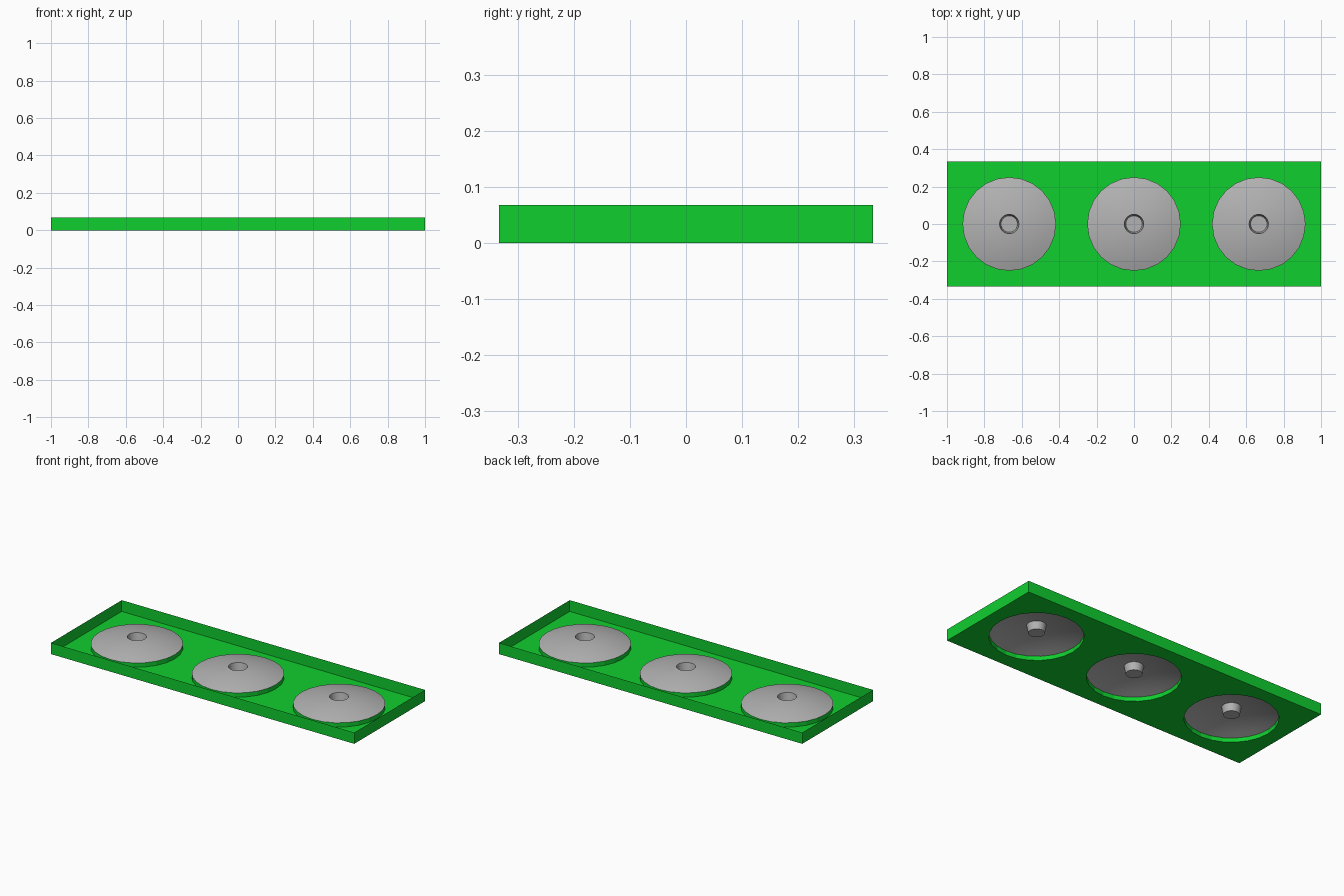
import bpy, bmesh, math

if "Cube" in bpy.data.objects:
    bpy.data.objects.remove(bpy.data.objects["Cube"])

SEGMENTS = 24
L, W, H = 1.0, 0.333, 0.067      # half length, half width, wall height
R, RIM = 0.25, 0.025             # dish radius and rim height
CENTRES = (-0.667, 0.0, 0.667)


def material(name, colour):
    m = bpy.data.materials.new(name)
    m.diffuse_color = (*colour, 1)
    m.use_nodes = True
    m.node_tree.nodes["Principled BSDF"].inputs["Base Color"].default_value = m.diffuse_color
    return m


green = material("bright green", (0.005, 0.62, 0.028))
grey = material("light grey", (0.45, 0.45, 0.45))


def finish(name, bm, mat):
    mesh = bpy.data.meshes.new(name)
    bm.to_mesh(mesh)
    bm.free()
    ob = bpy.data.objects.new(name, mesh)
    bpy.context.collection.objects.link(ob)
    mesh.materials.append(mat)
    return ob


def ring(bm, cx, r, z):
    return [bm.verts.new((cx + r * math.cos(2 * math.pi * i / SEGMENTS),
                          r * math.sin(2 * math.pi * i / SEGMENTS), z))
            for i in range(SEGMENTS)]


def skirt(bm, low, high):
    n = len(low)
    for i in range(n):
        j = (i + 1) % n
        bm.faces.new((low[i], low[j], high[j], high[i]))


# Tray: thin sheet floor with three round holes, outer walls, raised collars
bm = bmesh.new()
corners = ((-L, -W), (L, -W), (L, W), (-L, W))
base = [bm.verts.new((x, y, 0)) for x, y in corners]
holes = [ring(bm, cx, R, 0) for cx in CENTRES]
edges = []
for loop in [base] + holes:
    edges += [bm.edges.new((loop[i], loop[(i + 1) % len(loop)]))
              for i in range(len(loop))]
bmesh.ops.triangle_fill(bm, use_beauty=True, edges=edges, normal=(0, 0, 1))
for f in bm.faces:
    if f.normal.z < 0:
        f.normal_flip()
skirt(bm, base, [bm.verts.new((x, y, H)) for x, y in corners])
for cx, hole in zip(CENTRES, holes):
    skirt(bm, hole, ring(bm, cx, R, RIM))
finish("tray", bm, green)

# Domed dishes, each with a tapered round recess in the middle
TOP_R = 0.052
dome = [R - (R - TOP_R) * i / 6 for i in range(7)]
profile = [(r, RIM + (0.066 - RIM) * (R * R - r * r) / (R * R - TOP_R ** 2))
           for r in dome]
profile.append((0.044, 0.022))
for k, cx in enumerate(CENTRES):
    bm = bmesh.new()
    rings = [ring(bm, cx, r, z) for r, z in profile]
    for a, b in zip(rings, rings[1:]):
        skirt(bm, a, b)
    bm.faces.new(rings[-1])
    ob = finish(("left", "middle", "right")[k] + "_dish", bm, grey)
    bpy.ops.object.select_all(action='DESELECT')
    ob.select_set(True)
    bpy.context.view_layer.objects.active = ob
    bpy.ops.object.shade_smooth_by_angle(angle=math.radians(30))
